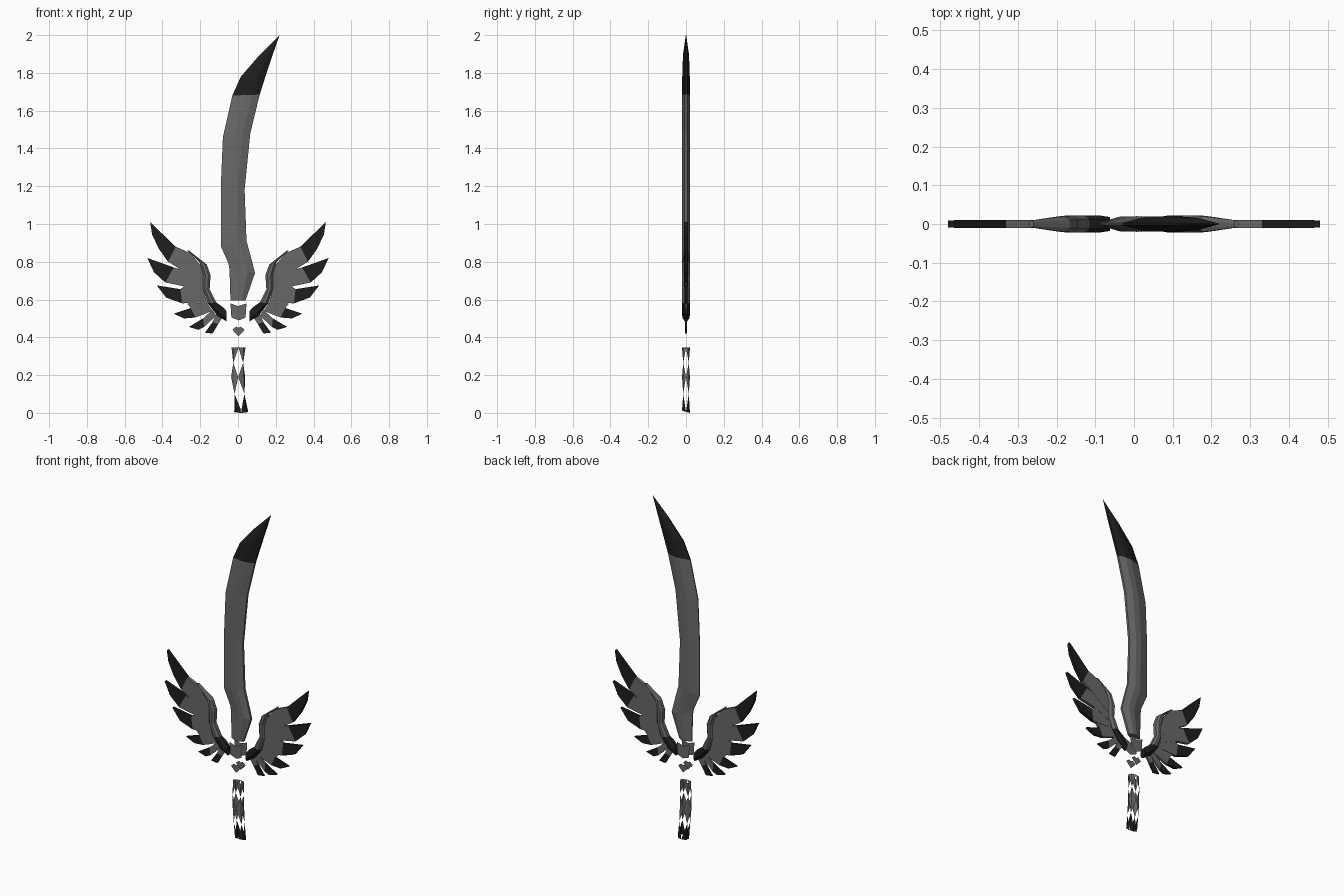
import bpy, bmesh, math

cube = bpy.data.objects.get("Cube")
if cube:
    bpy.data.objects.remove(cube)

U = 0.01  # outlines below are in hundredths of a unit


def material(name, value):
    m = bpy.data.materials.new(name)
    m.use_nodes = True
    colour = (value, value, value, 1)
    m.diffuse_color = colour
    m.node_tree.nodes["Principled BSDF"].inputs["Base Color"].default_value = colour
    return m


MATS = [material("steel grey", 0.14), material("near black", 0.013)]


def finish(name, bm, recalc=True):
    if recalc:
        bmesh.ops.recalc_face_normals(bm, faces=bm.faces)
    mesh = bpy.data.meshes.new(name)
    bm.to_mesh(mesh)
    bm.free()
    for m in MATS:
        mesh.materials.append(m)
    ob = bpy.data.objects.new(name, mesh)
    bpy.context.collection.objects.link(ob)
    return ob


def prism(bm, outline, half, mat, side):
    """Extrude an x-z outline evenly to both sides of y = 0."""
    rings = [[bm.verts.new((side * x * U, y, z * U)) for x, z in outline]
             for y in (-half, half)]
    faces = [bm.faces.new(r) for r in rings]
    n = len(outline)
    for i in range(n):
        j = (i + 1) % n
        faces.append(bm.faces.new((rings[0][i], rings[0][j], rings[1][j], rings[1][i])))
    for f in faces:
        f.material_index = mat


def loft(name, stations, profile, is_dark, side=1):
    """Skin a ridged section between two edges; stations are (xa, za, xb, zb, half)."""
    bm = bmesh.new()
    section = [(t, -h) for t, h in profile] + [(t, h) for t, h in reversed(profile)]
    rings = []
    for xa, za, xb, zb, half in stations:
        rings.append([bm.verts.new((side * U * (xa + (xb - xa) * t), h * half,
                                    U * (za + (zb - za) * t))) for t, h in section])
    n = len(section)
    for k in range(len(rings) - 1):
        a, b = rings[k], rings[k + 1]
        for i in range(n):
            j = (i + 1) % n
            f = bm.faces.new((a[i], a[j], b[j], b[i]))
            f.material_index = int(is_dark(k))
    for ring, k in ((rings[0], 0), (rings[-1], len(rings) - 2)):
        bm.faces.new(ring).material_index = int(is_dark(k))
    return finish(name, bm)


# Curved blade, black toward the point
blade = [
    (-4, 59.5, 4, 59.5, .019), (-4.5, 76, 9, 74, .02), (-5, 79, 7.5, 80, .02),
    (-9, 88, 4.5, 91, .02), (-9, 122, 3.5, 118, .02), (-8, 146, 6.5, 148, .02),
    (-3, 168, 11.5, 168.5, .02), (1.5, 178, 14.5, 178, .02),
    (11, 189, 18.5, 190, .016), (21.9, 199.9, 22, 200, .001),
]
loft("blade", blade, [(0, .15), (.45, 1), (.72, 1), (1, .35)], lambda k: k >= 6)

# Wings: each feather is (grey outline, tip points, half thickness);
# the grey outline starts and ends on the colour boundary
feathers = [
    ([(33, 88), (25, 84.5), (19, 77), (17, 65.5), (30.5, 76), (37, 80)],
     [(42, 87), (45.5, 94.5), (46.5, 101)], .01),
    ([(34, 77), (30.5, 76), (17, 65.5), (17.5, 62), (28.5, 67), (38.5, 69)],
     [(44.5, 74.5), (48, 82)], .009),
    ([(30.5, 65.5), (28.5, 67), (17.5, 62), (16.5, 58.5), (29.5, 58)],
     [(38, 61), (43, 67.5)], .008),
    ([(25, 55.5), (27, 58), (16.5, 58.5), (13.5, 54), (22.5, 50.5)],
     [(28.5, 50), (34, 52.5)], .007),
    ([(18.5, 50), (13.5, 54.5), (11.5, 51.5), (18, 45.5)],
     [(21, 44), (26, 45.5)], .006),
    ([(13.5, 48), (11.5, 52.5), (8.5, 50), (10.5, 47)],
     [(13.5, 42), (17.5, 42.5)], .005),
]
arm = [
    (27, 86, 26, 86, .009), (20.5, 80, 16.5, 78.5, .02), (18.5, 73, 14.5, 73, .022),
    (18.5, 65.5, 15, 65.5, .022), (16, 58, 11.5, 58.5, .022),
    (11, 51.5, 8, 56, .022), (6.2, 48.5, 6.2, 54, .018),
]
for label, side in (("left", 1), ("right", -1)):
    for i, (grey, tip, half) in enumerate(feathers):
        bm = bmesh.new()
        prism(bm, grey, half, 0, side)
        prism(bm, [grey[0], grey[-1]] + tip, half, 1, side)
        finish(f"{label}_feather_{i + 1}", bm)
    loft(f"{label}_wing_arm", arm, [(0, .4), (.3, 1), (.7, 1), (1, .5)],
         lambda k: k >= 4, side)

# Guard plates and gem plates on both faces
plates = {
    "guard_plate": [(-4, 58), (0, 56.5), (4.5, 58), (4, 50.5), (.5, 49), (-3.5, 50.5)],
    "gem_plate": [(-3, 44), (-1, 45.7), (.3, 45), (1.5, 45.7), (3.5, 44), (.3, 40.5)],
}
for name, outline in plates.items():
    for label, y in (("front", -.023), ("back", .023)):
        bm = bmesh.new()
        pts = outline if y < 0 else outline[::-1]
        f = bm.faces.new([bm.verts.new((x * U, y, z * U)) for x, z in pts])
        f.normal_update()
        if f.normal.y * y < 0:
            f.normal_flip()
        finish(f"{label}_{name}", bm, False)

# Handle: open lattice of diamonds on four corner columns
bm = bmesh.new()
levels = [(.345, .003), (.265, .001), (.19, .001), (.1, .008), (.01, .017)]
grid = {}


def point(level, i):
    i %= 8
    if (level, i) not in grid:
        z, cx = levels[level]
        a = i * math.pi / 4
        grid[level, i] = bm.verts.new((cx + .037 * math.cos(a), .021 * math.sin(a), z))
    return grid[level, i]


for d in range(1, 8, 2):
    for s in (-1, 1):
        tris = [((0, d), (0, d + s), (1, d)),
                ((1, d), (2, d + s), (3, d)),
                ((4, d), (3, d), (4, d + s))]
        for k, tri in enumerate(tris):
            f = bm.faces.new([point(*p) for p in tri])
            f.material_index = int(k == 2)
            f.normal_update()
            c = f.calc_center_median()
            if f.normal.x * (c.x - .005) + f.normal.y * c.y < 0:
                f.normal_flip()
for v in bm.verts:  # slanted lower rim resting on the ground
    if v.co.z < .02:
        v.co.z = .006 - .006 * v.co.y / .021
finish("handle", bm, False)
